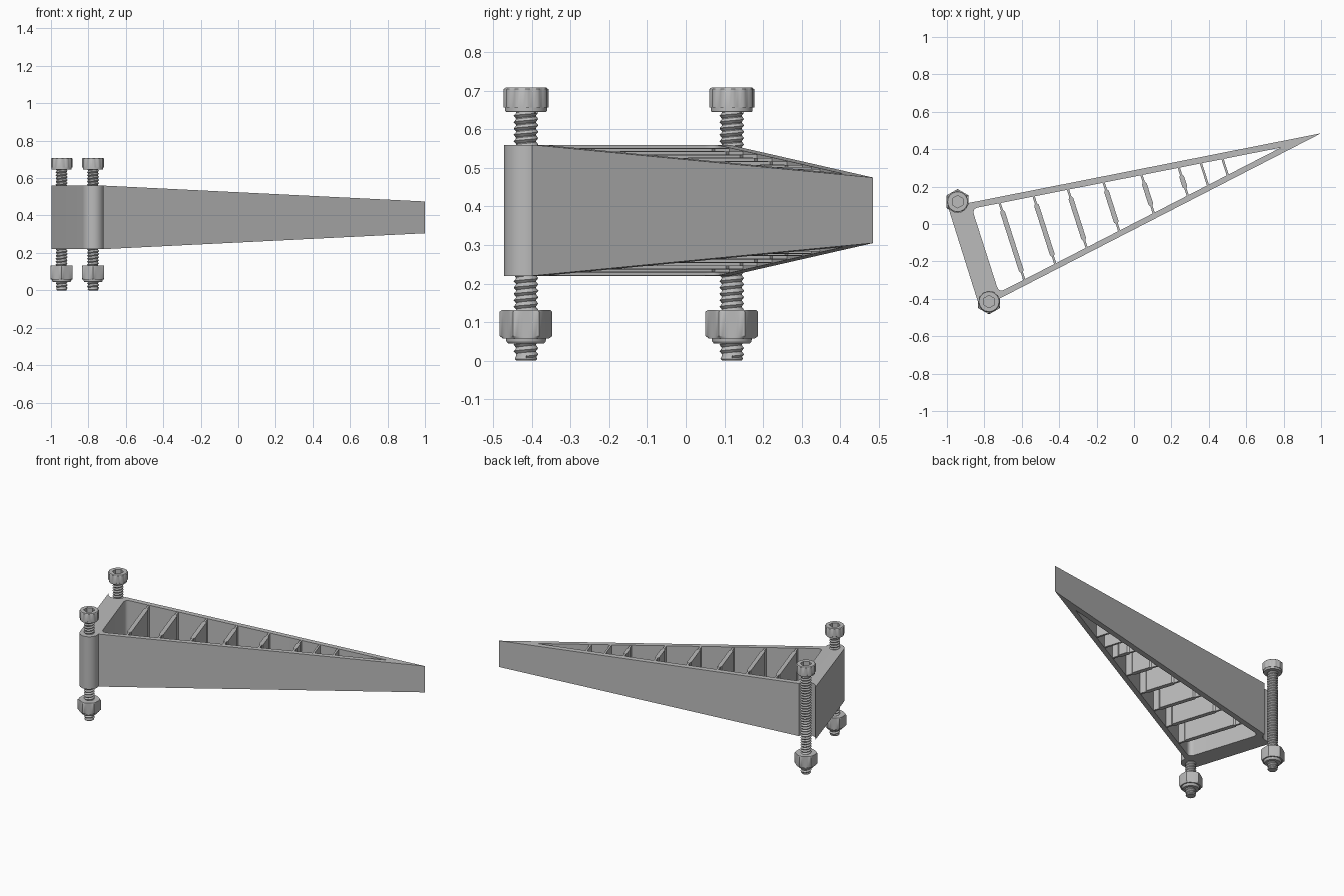
import bpy, bmesh
from math import sin, cos, pi, radians, hypot
from mathutils import Vector

if "Cube" in bpy.data.objects:
    bpy.data.objects.remove(bpy.data.objects["Cube"])

GREY = (0.5, 0.5, 0.5, 1)
metal = bpy.data.materials.new("plain grey")
metal.use_nodes = True
metal.diffuse_color = GREY
metal.node_tree.nodes["Principled BSDF"].inputs["Base Color"].default_value = GREY

# Shared layout: u runs from the root plate to the tip, v along the plate
U = Vector((0.952, 0.305))
V = Vector((-0.305, 0.952))
TIP = Vector((1.0, 0.485))
BOSS = Vector((-0.775, -0.415))
GROOVE = Vector((-0.943, 0.119))
R = 0.057
MID_Z = 0.39
ROOT_U, TIP_U = -0.81, 1.10


def finish(name, bm):
    bmesh.ops.recalc_face_normals(bm, faces=bm.faces)
    mesh = bpy.data.meshes.new(name)
    bm.to_mesh(mesh)
    bm.free()
    mesh.materials.append(metal)
    mesh.shade_smooth()
    mesh.set_sharp_from_angle(angle=radians(30))
    obj = bpy.data.objects.new(name, mesh)
    bpy.context.scene.collection.objects.link(obj)
    return obj


def half_height(p):
    t = max(0, (p.xy.dot(U) - ROOT_U) / (TIP_U - ROOT_U))
    return 0.17 - 0.085 * t


def tapered_prism(name, loops, inset=0):
    """Extrude outlines (the first is outer, others are holes) and taper in z."""
    bm = bmesh.new()
    caps = {-1: [], 1: []}
    for loop in loops:
        low, high = ([bm.verts.new((p.x, p.y, s)) for p in loop] for s in (-1, 1))
        n = len(loop)
        for i in range(n):
            j = (i + 1) % n
            bm.faces.new((low[i], low[j], high[j], high[i]))
            caps[-1].append(bm.edges.get((low[i], low[j])))
            caps[1].append(bm.edges.get((high[i], high[j])))
    for edges in caps.values():
        bmesh.ops.triangle_fill(bm, edges=edges, use_beauty=True)
    # Crease where the taper begins
    start = U * ROOT_U
    bmesh.ops.bisect_plane(bm, geom=bm.verts[:] + bm.edges[:] + bm.faces[:],
                           plane_co=start.to_3d(), plane_no=U.to_3d())
    for v in bm.verts:
        side = 1 if v.co.z > 0 else -1
        v.co.z = MID_Z + side * (half_height(v.co) - inset)
    return finish(name, bm)


def arc(centre, start, end, steps=20):
    angles = [radians(start + (end - start) * i / steps) for i in range(steps + 1)]
    return [centre + R * Vector((cos(a), sin(a))) for a in angles]


def fillet(a, corner, b, size=0.035, steps=6):
    p = corner + (a - corner).normalized() * size
    q = corner + (b - corner).normalized() * size
    ts = [i / steps for i in range(steps + 1)]
    return [p * (1 - t) ** 2 + corner * 2 * t * (1 - t) + q * t * t for t in ts]


# Frame outline: round boss, pointed tip, concave groove at the rear corner
boss_arc = arc(BOSS, 198, 376)
groove_arc = arc(GROOVE, 353, 198)
outer = boss_arc + [TIP] + groove_arc


def wall_line(start, offset):
    m = (TIP.y - start.y) / (TIP.x - start.x)
    return m, TIP.y - m * TIP.x + offset


def on_line(u, line):
    m, c = line
    v = (c + u * (U.x * m - U.y)) / (V.y - V.x * m)
    return U * u + V * v


WALL = 0.034
back = wall_line(groove_arc[0], -WALL)
front = wall_line(boss_arc[-1], WALL)
x = (front[1] - back[1]) / (back[0] - front[0])
inner_tip = Vector((x, back[0] * x + back[1]))
inner_back, inner_front = on_line(-0.80, back), on_line(-0.80, front)
hole = (fillet(inner_back, inner_front, inner_tip) + [inner_tip]
        + fillet(inner_tip, inner_back, inner_front))
tapered_prism("wedge_frame", [outer, hole])

# Cross ribs, the larger ones with a thickened middle
THIN, THICK = 0.006, 0.013
for i, u in enumerate((-0.65, -0.466, -0.28, -0.087, 0.118, 0.32, 0.44, 0.557)):
    lo, hi = on_line(u, front), on_line(u, back)
    length = (hi - lo).length
    sections = [(-0.012, THIN), (length + 0.012, THIN)]
    if i < 6:
        sections[1:1] = [(0.04, THIN), (0.05, THICK),
                         (length - 0.05, THICK), (length - 0.04, THIN)]
    right = [lo + V * d + U * w for d, w in sections]
    left = [lo + V * d - U * w for d, w in reversed(sections)]
    tapered_prism(f"cross_rib_{i + 1}", [right + left], inset=0.002)

# Hardware built from stacked rings
SEG = 48


def round_ring(r):
    return lambda i: r


def knurl_ring(r):
    return lambda i: r if i % 4 < 2 else r - 0.003


def hex_ring(r, limit=1):
    def radius(i):
        a = (i * 360 / SEG - 90) % 60 - 30
        return min(limit, r * cos(pi / 6) / cos(radians(a)))
    return radius


def ring_stack(name, centre, rings):
    bm = bmesh.new()
    levels = []
    for radius, z in rings:
        levels.append([bm.verts.new((centre.x + radius(i) * cos(2 * pi * i / SEG),
                                     centre.y + radius(i) * sin(2 * pi * i / SEG), z))
                       for i in range(SEG)])
    for a, b in zip(levels, levels[1:]):
        for i in range(SEG):
            j = (i + 1) % SEG
            bm.faces.new((a[i], a[j], b[j], b[i]))
    bm.faces.new(levels[0])
    bm.faces.new(levels[-1])
    return finish(name, bm)


def thread(name, centre, bottom, top, pitch=0.0165, root=0.025, crest=0.032, seg=24):
    """Helical V thread."""
    bm = bmesh.new()
    count = int((top - bottom) / pitch * seg)
    roots, crests = [], []
    for i in range(count + 1):
        a = 2 * pi * i / seg
        z = bottom + pitch * i / seg
        for r, dz, out in ((root, 0, roots), (crest, pitch / 2, crests)):
            out.append(bm.verts.new((centre.x + r * cos(a), centre.y + r * sin(a), z + dz)))
    for i in range(count):
        bm.faces.new((roots[i], roots[i + 1], crests[i + 1], crests[i]))
        if i + seg < count:
            bm.faces.new((crests[i], crests[i + 1], roots[i + seg + 1], roots[i + seg]))
    return finish(name, bm)


for side, c in (("front", BOSS), ("back", GROOVE)):
    thread(f"{side}_screw_thread", c, 0.004, 0.65)
    ring_stack(f"{side}_screw_core", c, [
        (round_ring(0.025), 0), (round_ring(0.029), 0.005),
        (round_ring(0.026), 0.012), (round_ring(0.026), 0.655)])
    ring_stack(f"{side}_screw_head", c, [
        (round_ring(0.052), 0.645), (round_ring(0.054), 0.648),
        (round_ring(0.054), 0.656), (knurl_ring(0.058), 0.657),
        (knurl_ring(0.058), 0.704), (round_ring(0.053), 0.708),
        (hex_ring(0.033), 0.708), (hex_ring(0.033), 0.672)])
    ring_stack(f"{side}_lock_nut", c, [
        (round_ring(0.046), 0.044), (round_ring(0.051), 0.05),
        (round_ring(0.052), 0.058), (hex_ring(0.068, 0.06), 0.058),
        (hex_ring(0.068), 0.064), (hex_ring(0.068), 0.127),
        (hex_ring(0.068, 0.062), 0.132)])
